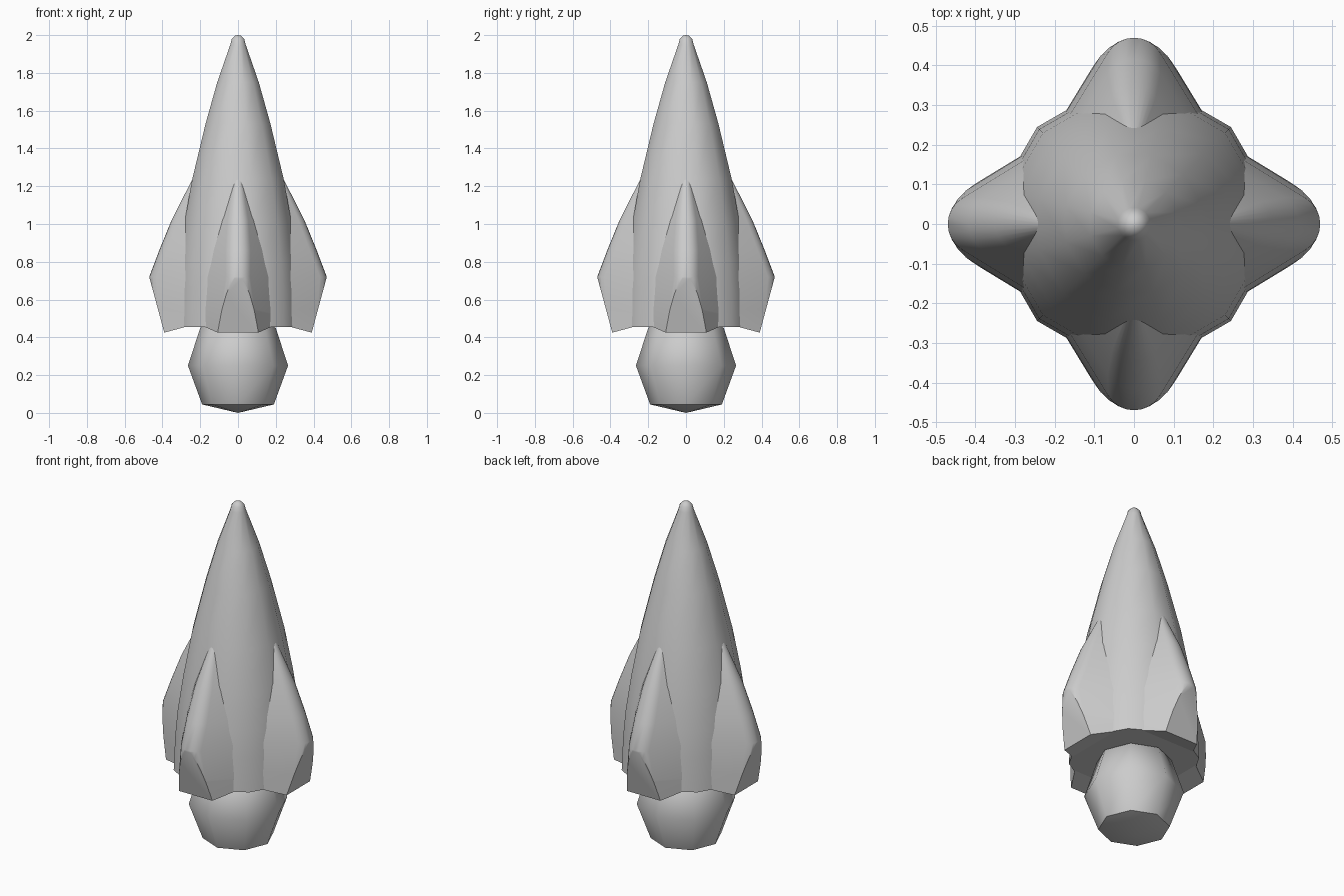
import bpy, bmesh, math
from mathutils import Vector, Matrix

cube = bpy.data.objects.get("Cube")
if cube:
    bpy.data.objects.remove(cube)

grey = bpy.data.materials.new("plain grey")
grey.use_nodes = True
colour = (0.6, 0.6, 0.6, 1)
grey.diffuse_color = colour
grey.node_tree.nodes["Principled BSDF"].inputs["Base Color"].default_value = colour


def finish(bm, name, angle):
    """Turn a bmesh into a smooth-shaded object with sharp creases."""
    bmesh.ops.recalc_face_normals(bm, faces=bm.faces)
    mesh = bpy.data.meshes.new(name)
    bm.to_mesh(mesh)
    bm.free()
    mesh.materials.append(grey)
    obj = bpy.data.objects.new(name, mesh)
    bpy.context.collection.objects.link(obj)
    bpy.ops.object.select_all(action='DESELECT')
    obj.select_set(True)
    bpy.context.view_layer.objects.active = obj
    bpy.ops.object.shade_smooth_by_angle(angle=math.radians(angle))
    return obj


def loft(bm, sections):
    """Bridge closed rings of points and cap both ends."""
    rings = [[bm.verts.new(p) for p in s] for s in sections]
    n = len(rings[0])
    for a, b in zip(rings, rings[1:]):
        for i in range(n):
            j = (i + 1) % n
            bm.faces.new((a[i], a[j], b[j], b[i]))
    bm.faces.new(rings[0])
    bm.faces.new(rings[-1])


def lathe(name, profile, sides, turn, angle, low_point=None):
    bm = bmesh.new()
    steps = [turn + i * math.tau / sides for i in range(sides)]
    loft(bm, [[(r * math.cos(t), r * math.sin(t), z) for t in steps] for r, z in profile])
    if low_point is not None:
        base = min(bm.faces, key=lambda f: f.calc_center_median().z)
        bmesh.ops.poke(bm, faces=[base])
        min(bm.verts, key=lambda v: v.co.xy.length).co.z = low_point
    return finish(bm, name, angle)


# Tapered hull with a rounded tip
hull = [(0.346, 0.455), (0.338, 0.65), (0.325, 0.8), (0.295, 1.0), (0.25, 1.24),
        (0.178, 1.53), (0.114, 1.75), (0.042, 1.95), (0.034, 1.98), (0.018, 1.996), (0.004, 2.0)]
lathe("hull", hull, 12, math.radians(15), 40)

# Faceted ball at the tail, with a shallow pointed underside
ball = [(0.19, 0.045), (0.265, 0.25), (0.2, 0.45), (0.1, 0.5)]
lathe("tail_ball", ball, 8, 0, 50, low_point=0.0)


# Fins: wedge sections with a round nose, trimmed at the outer face and base
SIDE = math.radians(58.5)


def fin_section(z, reach, offset):
    c, s = math.cos(SIDE), math.sin(SIDE)
    radius = max((offset - c * reach) / (1 - c), 0.004)
    centre = reach - radius
    root = 0.1
    half = (c * centre + radius - c * root) / s
    arc = [SIDE * k / 4 for k in range(-4, 5)]
    nose = [(centre + radius * math.cos(t), radius * math.sin(t), z) for t in arc]
    return [(root, -half, z)] + nose + [(root, half, z)]


def fin(name, turn):
    bm = bmesh.new()
    loft(bm, [fin_section(*s) for s in (
        (0.36, 0.47, 0.297), (0.55, 0.47, 0.294), (0.72, 0.47, 0.282),
        (0.86, 0.417, 0.255), (1.02, 0.352, 0.215), (1.24, 0.24, 0.137), (1.3, 0.2, 0.107))])
    for point, normal in (((0.47, 0, 0.72), (1, 0, -0.27)), ((0.39, 0, 0.425), (-0.27, 0, -1))):
        bmesh.ops.bisect_plane(bm, geom=bm.verts[:] + bm.edges[:] + bm.faces[:], dist=1e-5,
                               plane_co=Vector(point), plane_no=Vector(normal).normalized(),
                               clear_outer=True)
        bmesh.ops.holes_fill(bm, edges=[e for e in bm.edges if e.is_boundary], sides=0)
    bm.transform(Matrix.Rotation(turn, 4, 'Z'))
    finish(bm, name, 35)


for i, side in enumerate(("left", "back", "right", "front")):
    fin(side + "_fin", i * math.pi / 2)
